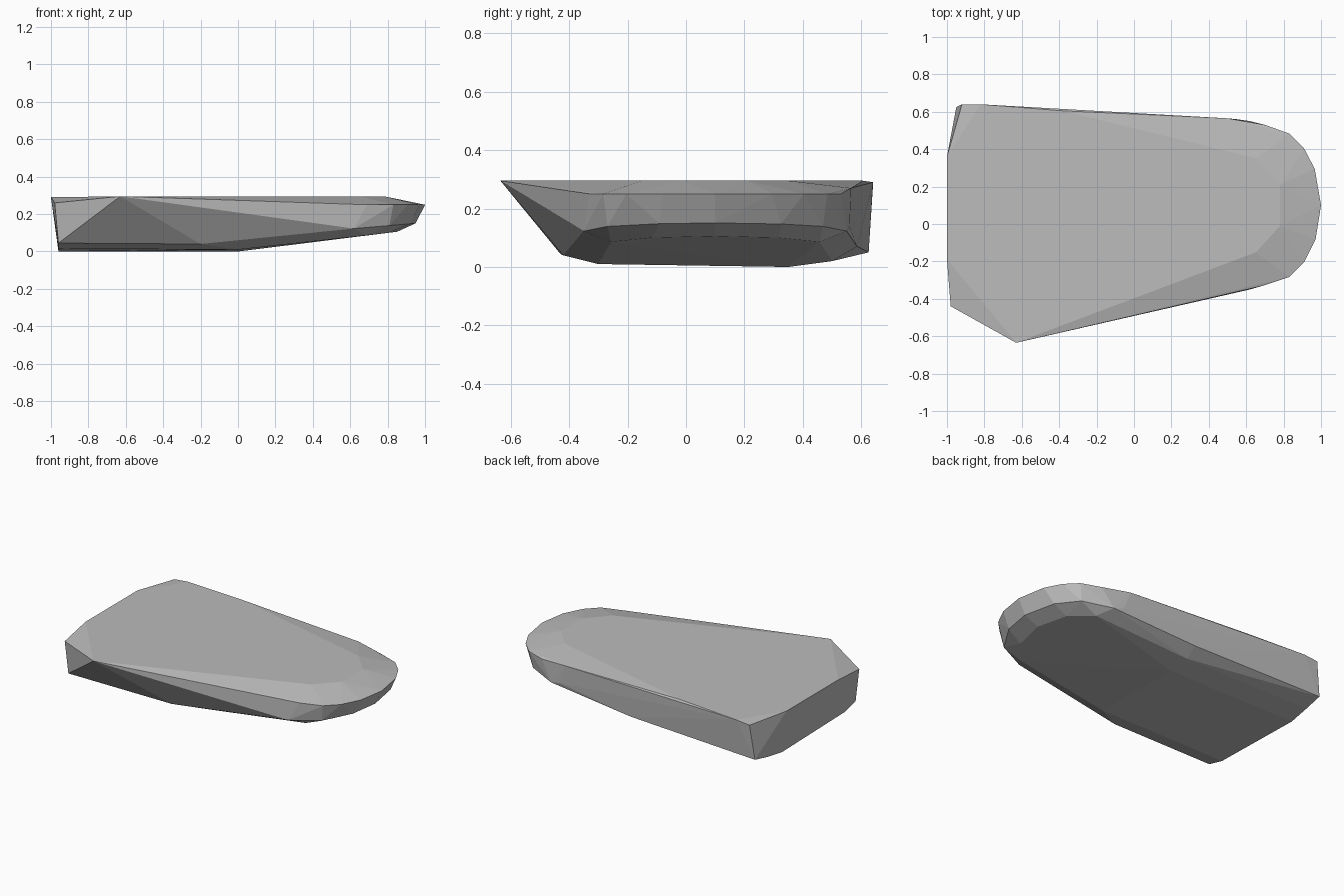
import bpy
import bmesh
from math import sin, cos, radians

default_cube = bpy.data.objects.get("Cube")
if default_cube:
    bpy.data.objects.remove(default_cube, do_unlink=True)


def make_material(name, value):
    material = bpy.data.materials.new(name)
    colour = (value, value, value, 1)
    material.diffuse_color = colour
    material.use_nodes = True
    shader = material.node_tree.nodes["Principled BSDF"]
    shader.inputs["Base Color"].default_value = colour
    return material


def nose_arc(centre_x, radius_x, radius_y, height, angles):
    """Rounded end of the slab; height is a function of x."""
    points = []
    for angle in angles:
        turn = radians(angle)
        x = centre_x + radius_x * cos(turn)
        y = 0.1 + radius_y * sin(turn)
        points.append((x, y, height(x)))
    return points


def hull_object(name, points, material):
    """Wrap the points in a faceted convex shell."""
    mesh = bpy.data.meshes.new(name)
    shell = bmesh.new()
    for point in points:
        shell.verts.new(point)
    result = bmesh.ops.convex_hull(shell, input=list(shell.verts))
    spare = set(result["geom_interior"]) | set(result["geom_unused"])
    loose = [item for item in spare if isinstance(item, bmesh.types.BMVert)]
    bmesh.ops.delete(shell, geom=loose, context="VERTS")
    bmesh.ops.dissolve_limit(shell, angle_limit=radians(1),
                             verts=shell.verts, edges=shell.edges)
    bmesh.ops.recalc_face_normals(shell, faces=shell.faces)
    shell.to_mesh(mesh)
    shell.free()
    mesh.materials.append(material)
    slab = bpy.data.objects.new(name, mesh)
    bpy.context.collection.objects.link(slab)
    return slab


# Flat top, with a chipped corner at each side of the broad end
TOP = 0.295
top_corners = [(-1, -0.19, 0.29), (-0.63, -0.635, TOP), (-0.38, 0.605, TOP),
               (-0.82, 0.64, 0.29), (-0.92, 0.64, 0.28), (-1, 0.36, 0.29)]
plateau = nose_arc(0.6, 0.2, 0.26, lambda x: TOP, (-75, -25, 25, 75))

# Rim and undercut around the rounded end
rim = nose_arc(0.69, 0.31, 0.43, lambda x: 0.25,
               (-90, -63, -45, -25, 0, 27, 45, 63, 88))
undercut = nose_arc(0.62, 0.33, 0.45, lambda x: 0.07 + 0.085 * x,
                    (-90, -55, -25, 0, 30, 55, 90))

# Broad end, front flank and back flank
flanks = [(-0.98, -0.44, 0.26), (-0.96, -0.43, 0.045), (-0.2, -0.42, 0.04),
          (0.28, -0.38, 0.1), (0.5, 0.565, 0.27), (0.55, 0.56, 0.14),
          (0, 0.585, 0.07), (-0.95, 0.625, 0.05)]

# Underside, flat at the broad end and sloping up to the nose
underside = [(-0.96, -0.31, 0.015), (-0.96, 0.35, 0), (-0.95, 0.5, 0.02),
             (0, -0.3, 0.01), (0, 0.35, 0), (0, 0.5, 0.02)]
belly = nose_arc(0.6, 0.25, 0.38, lambda x: 0.005 + 0.118 * x,
                 (-70, -35, 0, 35, 70))

stone_grey = make_material("stone grey", 0.5)
hull_object("stone_slab",
            top_corners + plateau + rim + undercut + flanks + underside + belly,
            stone_grey)
